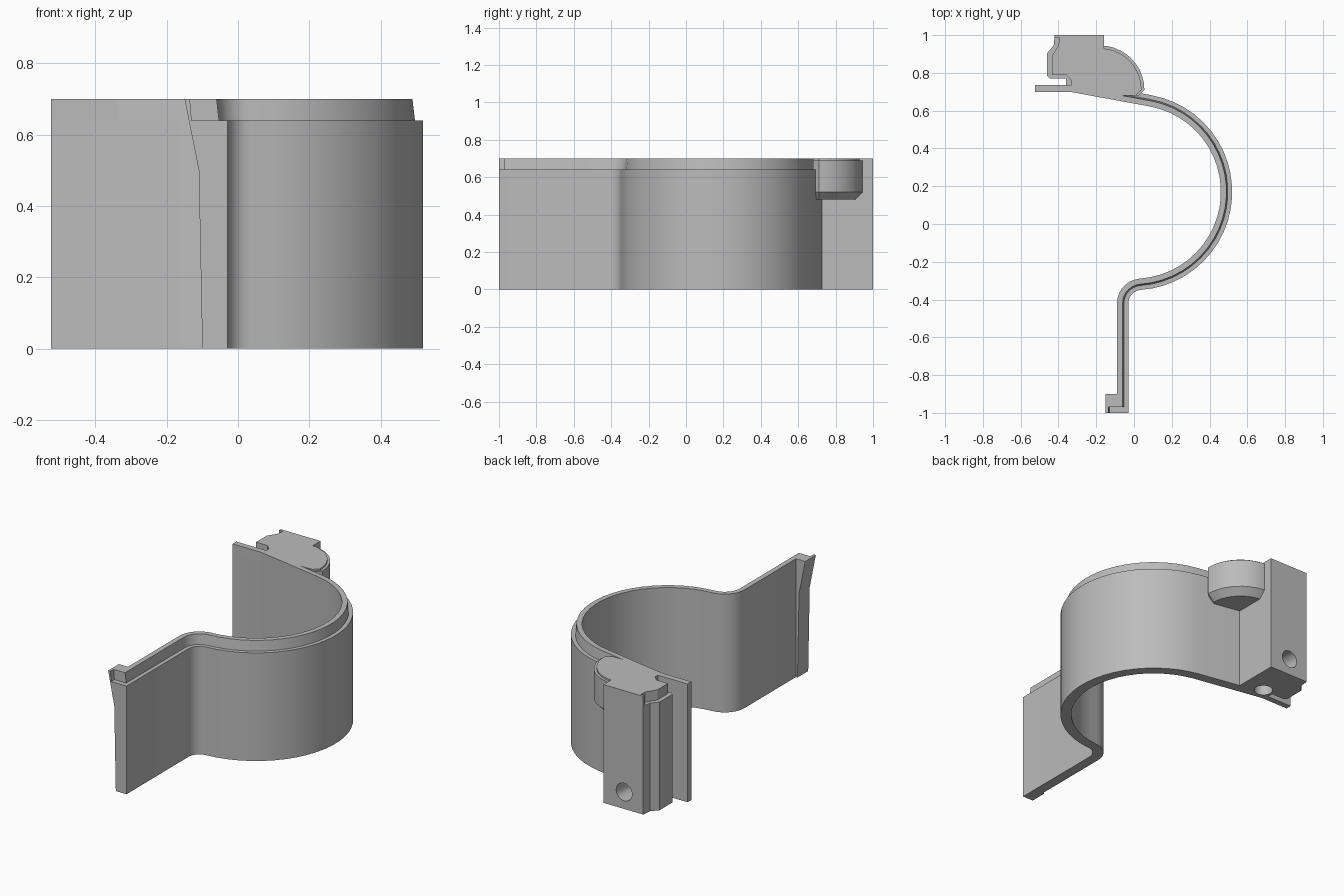
import bpy, bmesh, math
from mathutils import Vector

cube = bpy.data.objects.get("Cube")
if cube:
    bpy.data.objects.remove(cube, do_unlink=True)

grey = bpy.data.materials.new("plain_grey")
grey.use_nodes = True
grey.diffuse_color = (0.5, 0.5, 0.5, 1)
grey.node_tree.nodes["Principled BSDF"].inputs["Base Color"].default_value = (0.5, 0.5, 0.5, 1)

HEIGHT, LEDGE = 0.70, 0.64


def loft(name, rings):
    """Skin a list of equal-length closed rings and cap both ends."""
    bm = bmesh.new()
    rows = [[bm.verts.new(p) for p in ring] for ring in rings]
    n = len(rows[0])
    for a, b in zip(rows, rows[1:]):
        for i in range(n):
            j = (i + 1) % n
            bm.faces.new((a[i], a[j], b[j], b[i]))
    bm.faces.new(rows[0][::-1])
    bm.faces.new(rows[-1])
    bmesh.ops.recalc_face_normals(bm, faces=bm.faces)
    mesh = bpy.data.meshes.new(name)
    bm.to_mesh(mesh)
    bm.free()
    mesh.materials.append(grey)
    ob = bpy.data.objects.new(name, mesh)
    bpy.context.collection.objects.link(ob)
    return ob


def prism_z(name, outline, z0, z1):
    return loft(name, [[(x, y, z) for x, y in outline] for z in (z0, z1)])


def prism_y(name, outline, y0, y1):
    return loft(name, [[(x, y, z) for x, z in outline] for y in (y0, y1)])


def smooth(ob):
    bpy.ops.object.select_all(action="DESELECT")
    ob.select_set(True)
    bpy.context.view_layer.objects.active = ob
    bpy.ops.object.shade_smooth_by_angle(angle=math.radians(25))


def polar(angle):
    return Vector((math.cos(angle), math.sin(angle)))


# Curved band: a stepped strip section swept along line, arc, fillet, line
centre, radius = Vector((0, 0.17)), 0.49
fillet_centre, fillet = Vector((0.04, -0.419)), 0.10
start = math.radians(79.6)
join = math.atan2(*(fillet_centre - centre).yx)
n0 = polar(start)
path = [(centre + n0 * radius + Vector((-n0.y, n0.x)) * 0.27, n0)]
for i in range(25):
    d = polar(start + (join - start) * i / 24)
    path.append((centre + d * radius, d))
for i in range(1, 8):
    d = polar(join + math.pi + (-join) * i / 7)
    path.append((fillet_centre + d * fillet, -d))
path.append((Vector((-0.06, -0.97)), Vector((1, 0))))

section = [(-0.03, 0), (0.03, 0), (0.03, LEDGE), (0.007, LEDGE), (0, HEIGHT), (-0.03, HEIGHT)]
band = loft("curved_band", [[(*(p + n * s), z) for s, z in section] for p, n in path])
smooth(band)

# Flared hook at the free end of the band
flare = [(-0.10, 0), (-0.11, 0.5), (-0.15, HEIGHT)]
prism_y("end_hook", flare + [(-0.08, HEIGHT), (-0.08, 0)], -0.97, -0.90)
prism_y("end_hook_face", flare + [(-0.135, HEIGHT), (-0.13, LEDGE), (-0.03, LEDGE), (-0.03, 0)],
        -1.0, -0.97)

# Clamp block with a side slot and thin flange; its top layer is slightly inset
inner_side = [(-0.525, 0.735), (-0.525, 0.70), (-0.34, 0.70), (-0.16, 0.667), (-0.16, 1.0)]
lower = [(-0.42, 1.0), (-0.425, 0.945), (-0.46, 0.905), (-0.46, 0.785), (-0.445, 0.77),
         (-0.36, 0.77), (-0.36, 0.735)]
upper = [(-0.42, 1.0), (-0.42, 0.985), (-0.395, 0.985), (-0.40, 0.945), (-0.435, 0.89),
         (-0.435, 0.79), (-0.36, 0.79), (-0.33, 0.76), (-0.33, 0.735)]
block = prism_z("clamp_block", lower + inner_side, 0, LEDGE)
prism_z("clamp_block_top", upper + inner_side, LEDGE, HEIGHT)


# Round holes in the back and the underside of the block
def drill(target, location, depth, rotation):
    bpy.ops.mesh.primitive_cylinder_add(vertices=32, radius=0.052, depth=depth,
                                        location=location, rotation=rotation)
    cutter = bpy.context.object
    cutter.name = "hole_cutter"
    cutter.hide_render = True
    cutter.data.materials.append(grey)
    mod = target.modifiers.new("hole", "BOOLEAN")
    mod.operation, mod.solver, mod.object = "DIFFERENCE", "EXACT", cutter
    bpy.ops.object.select_all(action="DESELECT")
    bpy.context.view_layer.objects.active = target
    target.select_set(True)
    bpy.ops.object.modifier_apply(modifier="hole")
    bpy.data.objects.remove(cutter, do_unlink=True)


drill(block, (-0.295, 0.92, 0.10), 0.30, (math.pi / 2, 0, 0))
drill(block, (-0.295, 0.772, 0.04), 0.24, (0, 0, 0))
smooth(block)

# Quarter-round boss in the corner between block and band
boss_centre = Vector((-0.18, 0.71))


def boss_ring(r, z):
    arc = [boss_centre + polar(math.radians(a)) * r for a in range(0, 91, 9)]
    pts = [(-0.18, 0.68), (boss_centre.x + r - 0.03, 0.68)] + [tuple(p) for p in arc]
    return [(x, y, z) for x, y in pts]


boss = loft("corner_boss", [boss_ring(r, z) for r, z in
                            ((0.195, 0.48), (0.235, 0.52), (0.235, 0.69), (0.22, 0.69), (0.22, HEIGHT))])
smooth(boss)
